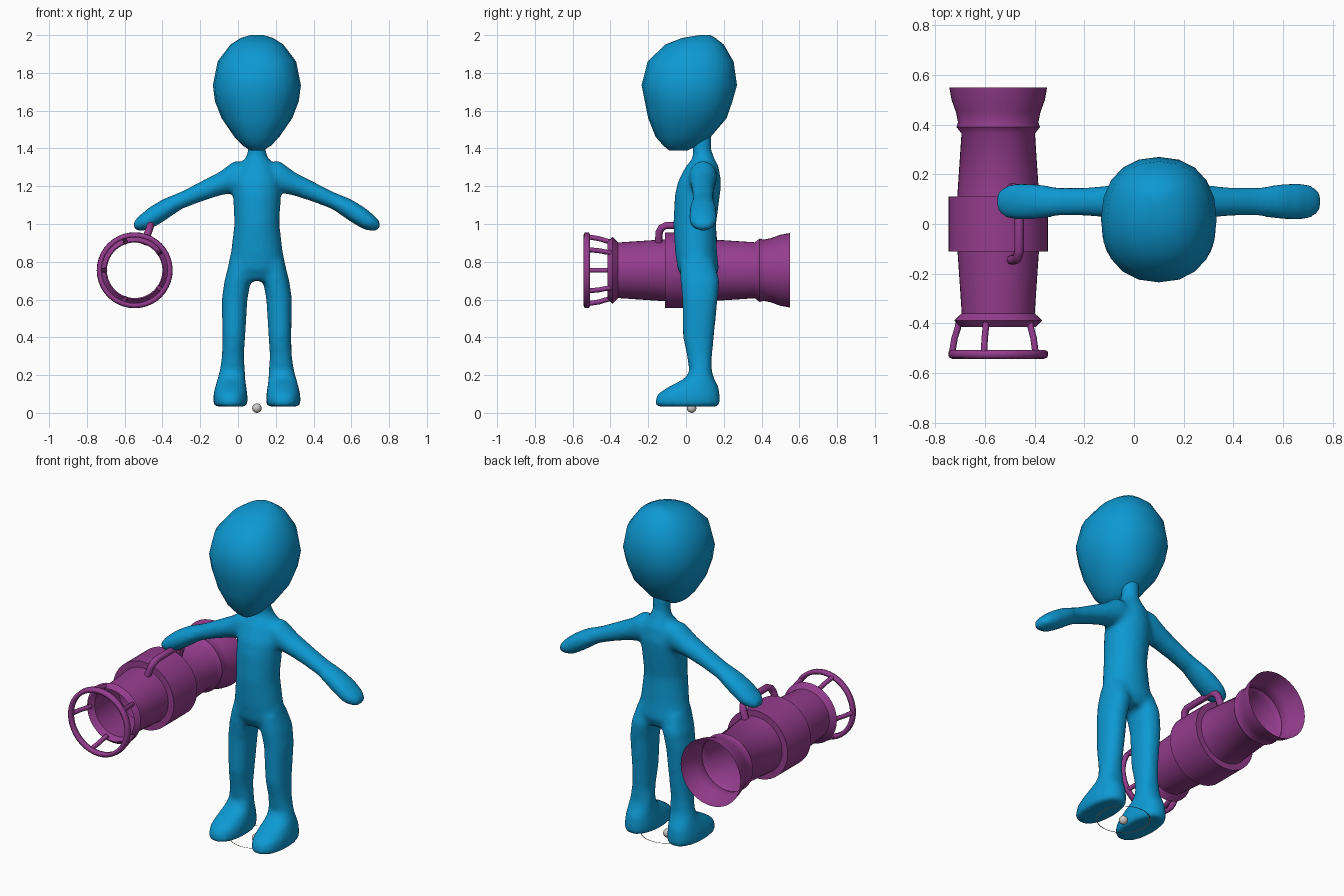
import bpy, bmesh, math
from mathutils import Vector

if "Cube" in bpy.data.objects:
    bpy.data.objects.remove(bpy.data.objects["Cube"])

CX = 0.1                        # mirror line of the figure
TX, TZ = -0.547, 0.755          # axis of the carried tube


def mat(name, rgb):
    m = bpy.data.materials.new(name)
    m.diffuse_color = (*rgb, 1)
    m.use_nodes = True
    m.node_tree.nodes["Principled BSDF"].inputs["Base Color"].default_value = m.diffuse_color
    return m


BLUE = mat("blue", (0.004, 0.32, 0.65))
PURPLE = mat("purple", (0.30, 0.046, 0.27))
GREY = mat("grey", (0.6, 0.58, 0.56))
TAN = mat("tan", (0.45, 0.25, 0.15))


def finish(bm, name, material, smooth=True):
    bmesh.ops.recalc_face_normals(bm, faces=bm.faces)
    me = bpy.data.meshes.new(name)
    bm.to_mesh(me)
    bm.free()
    for p in me.polygons:
        p.use_smooth = smooth
    me.materials.append(material)
    ob = bpy.data.objects.new(name, me)
    bpy.context.collection.objects.link(ob)
    return ob


def skin(bm, rings, caps=True):
    """Bridge a list of point rings into a surface."""
    vs = [[bm.verts.new(p) for p in r] for r in rings]
    n = len(vs[0])
    for a, b in zip(vs, vs[1:]):
        for i in range(n):
            j = (i + 1) % n
            bm.faces.new((a[i], a[j], b[j], b[i]))
    if caps:
        bm.faces.new(vs[0])
        bm.faces.new(vs[-1])


def oval(n=20, power=2.0):
    for i in range(n):
        t = 2 * math.pi * i / n
        c, s = math.cos(t), math.sin(t)
        yield (math.copysign(abs(c) ** (2 / power), c),
               math.copysign(abs(s) ** (2 / power), s))


def upright(rows, side=1, power=2.0):
    """Rows of (x offset from mirror line, z, half width, y front, y back)."""
    return [[(CX + side * x + c * h, (y0 + y1) / 2 + s * (y1 - y0) / 2, z)
             for c, s in oval(power=power)] for x, z, h, y0, y1 in rows]


def sideways(rows, side):
    """Rows of (x offset, z, half height, y half width)."""
    return [[(CX + side * x, 0.09 + c * w, z + s * h) for c, s in oval()]
            for x, z, h, w in rows]


# Body: torso, legs and arms fused into one smooth skin
torso = [(0, .70, .14, -.01, .15), (0, .76, .158, -.045, .175), (0, .85, .138, -.058, .165),
         (0, 1.0, .12, -.068, .16), (0, 1.15, .127, -.06, .18), (0, 1.22, .13, -.045, .187),
         (0, 1.30, .10, -.005, .175), (0, 1.35, .06, .035, .15), (0, 1.39, .047, .035, .135),
         (0, 1.50, .05, .035, .135)]
leg = [(.14, .033, .082, -.155, .172), (.14, .05, .092, -.168, .182), (.14, .10, .09, -.152, .18),
       (.138, .14, .082, -.09, .172), (.135, .18, .074, -.01, .15), (.13, .22, .068, .018, .137),
       (.127, .30, .058, .005, .138), (.122, .40, .06, -.016, .148), (.118, .60, .068, -.02, .168),
       (.102, .70, .07, -.03, .178), (.085, .80, .06, -.03, .15)]
arm = [(.04, 1.25, .075, .07), (.12, 1.25, .085, .075), (.2, 1.212, .063, .066),
       (.3, 1.17, .054, .058), (.4, 1.125, .047, .058), (.5, 1.07, .061, .073),
       (.57, 1.028, .06, .076), (.62, 1.005, .042, .064), (.652, .992, .022, .035)]
bm = bmesh.new()
skin(bm, upright(torso))
for s in (-1, 1):
    skin(bm, upright(leg, s, 2.3))
    skin(bm, sideways(arm, s))
body = finish(bm, "body", BLUE)
rm = body.modifiers.new("fuse", 'REMESH')
rm.mode, rm.voxel_size, rm.use_smooth_shade = 'VOXEL', 0.014, True
sm = body.modifiers.new("soften", 'SMOOTH')
sm.factor, sm.iterations = 0.5, 8

# Head: egg with a flatter back and forward chin
head = [(0, 1.39, .035, -.09, .01), (0, 1.415, .075, -.12, .06), (0, 1.46, .118, -.16, .13),
        (0, 1.56, .187, -.2, .215), (0, 1.65, .222, -.218, .246), (0, 1.735, .233, -.235, .27),
        (0, 1.86, .208, -.203, .252), (0, 1.95, .14, -.11, .2), (0, 1.985, .085, -.02, .155),
        (0, 2.0, .035, .07, .13)]
bm = bmesh.new()
skin(bm, upright(head, 1, 2.25))
finish(bm, "head", BLUE)

# Tube: open hollow shell turned about the y axis, as (y, radius)
profile = [(-.415, .152), (-.388, .177), (-.36, .147), (-.11, .164), (-.11, .201),
           (.11, .201), (.11, .165), (.365, .148), (.39, .168), (.41, .162),
           (.45, .17), (.5, .188), (.55, .197)]
bm = bmesh.new()
skin(bm, [[(TX + r * c, y, TZ + r * s) for c, s in oval(40)] for y, r in profile], False)
tube = finish(bm, "tube_shell", PURPLE)
bpy.context.view_layer.objects.active = tube
tube.select_set(True)
bpy.ops.object.shade_smooth_by_angle(angle=math.radians(50))
tube.select_set(False)

# Guard ring in front of the tube
bm = bmesh.new()
section = [(-.543, .185), (-.537, .199), (-.515, .201), (-.508, .19), (-.513, .176), (-.537, .174)]
skin(bm, [[(TX + r * c, y, TZ + r * s) for c, s in oval(40)]
          for y, r in section + section[:1]], False)
bmesh.ops.remove_doubles(bm, verts=bm.verts, dist=1e-5)
finish(bm, "guard_ring", PURPLE)


def rod(name, pts, radius):
    """Round rod through points."""
    cu = bpy.data.curves.new(name, 'CURVE')
    cu.dimensions, cu.bevel_depth, cu.bevel_resolution = '3D', radius, 2
    cu.use_fill_caps = True
    sp = cu.splines.new('POLY')
    sp.points.add(len(pts) - 1)
    for p, q in zip(sp.points, pts):
        p.co = (*q, 1)
    sp.use_smooth = True
    cu.materials.append(PURPLE)
    bpy.context.collection.objects.link(bpy.data.objects.new(name, cu))


def polar(y, r, deg):
    a = math.radians(deg)
    return Vector((TX + r * math.cos(a), y, TZ + r * math.sin(a)))


# Five struts joining tube and guard ring
for k in range(5):
    a = 36 + 72 * k
    rod(f"strut_{k + 1}", [polar(y, r, a) for y, r in
                           ((-.385, .157), (-.42, .163), (-.46, .176), (-.52, .186))], .013)

# Carrying handle, leaning towards the hand
grip = [(.145, .145), (.142, .215), (.13, .238), (.105, .252)]
rod("handle", [polar(-y, r, 70.5) for y, r in grip]
    + [polar(y, r, 70.5) for y, r in reversed(grip)], .02)

# Ground marker: small ball inside a thin flat circle
bm = bmesh.new()
bmesh.ops.create_uvsphere(bm, u_segments=16, v_segments=10, radius=.025)
bmesh.ops.translate(bm, verts=bm.verts, vec=(CX, .03, .025))
finish(bm, "marker_ball", GREY)
bm = bmesh.new()
skin(bm, [[(CX + r * c, .03 + r * s, .03) for c, s in oval(40)] for r in (.142, .147)], False)
finish(bm, "marker_circle", TAN, False)
